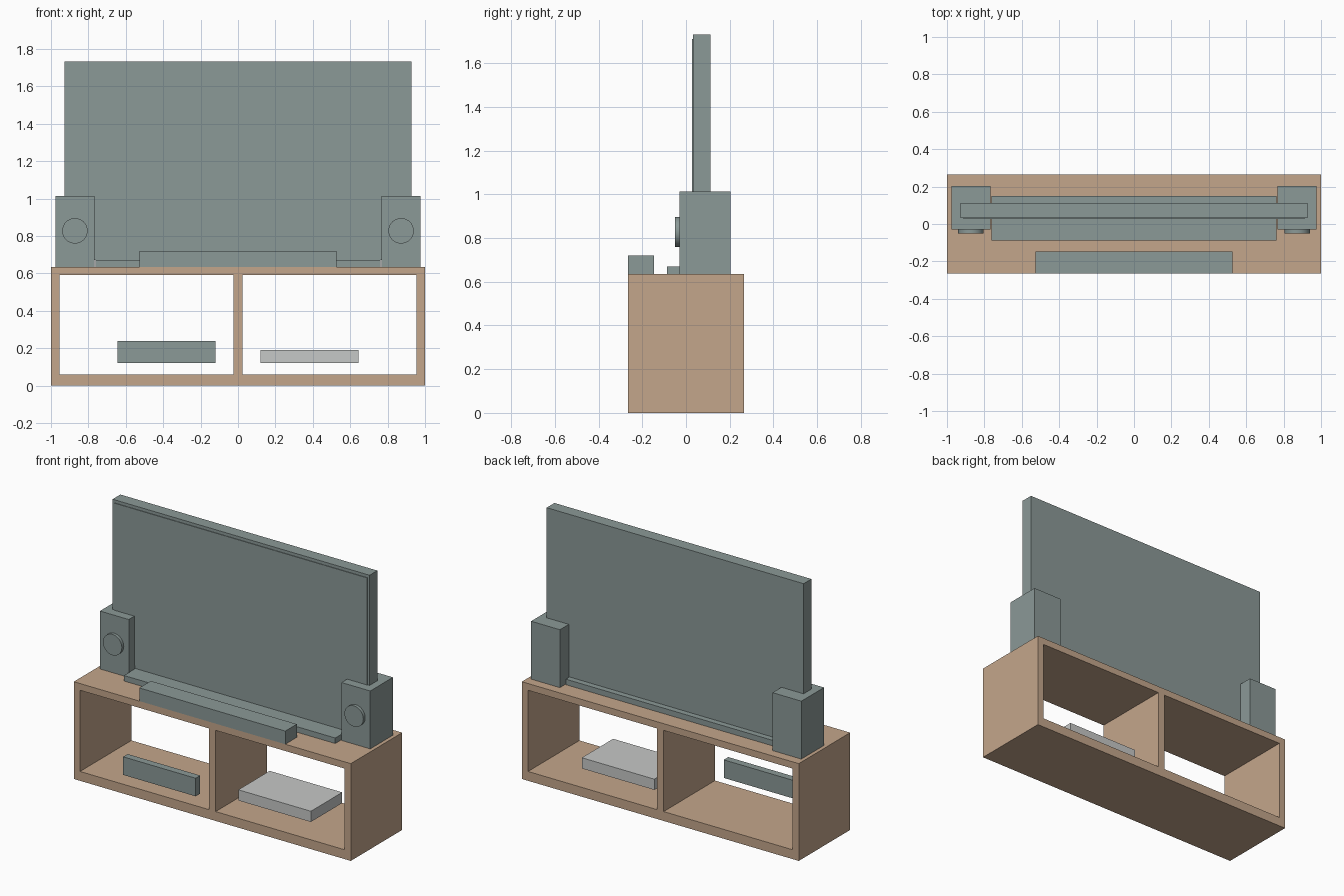
import bpy, math

if "Cube" in bpy.data.objects:
    bpy.data.objects.remove(bpy.data.objects["Cube"])


def material(name, rgb):
    m = bpy.data.materials.new(name)
    m.diffuse_color = (*rgb, 1.0)
    m.use_nodes = True
    m.node_tree.nodes["Principled BSDF"].inputs["Base Color"].default_value = m.diffuse_color
    return m


wood = material("light_wood", (0.552, 0.381, 0.258))
slate = material("grey_green", (0.258, 0.319, 0.309))
silver = material("light_grey", (0.565, 0.580, 0.570))


def box(name, x, y, z, mat):
    """Box from (min, max) ranges along each axis."""
    bpy.ops.mesh.primitive_cube_add(size=1, location=[sum(r) / 2 for r in (x, y, z)])
    ob = bpy.context.object
    ob.name = name
    ob.scale = [r[1] - r[0] for r in (x, y, z)]
    bpy.ops.object.transform_apply(location=False, rotation=False, scale=True)
    ob.data.materials.append(mat)
    return ob


# Open cabinet with two bays
W, D, H = 1.0, 0.265, 0.635
SIDE, FLOOR, LID = 0.955, 0.061, 0.591
depth = (-D, D)
box("cabinet_bottom", (-W, W), depth, (0, FLOOR), wood)
box("cabinet_top", (-W, W), depth, (LID, H), wood)
box("cabinet_side_left", (-W, -SIDE), depth, (FLOOR, LID), wood)
box("cabinet_side_right", (SIDE, W), depth, (FLOOR, LID), wood)
box("cabinet_divider", (-0.024, 0.024), depth, (FLOOR, LID), wood)

# Devices in the bays
box("media_box", (-0.644, -0.12), (-0.265, -0.218), (0.122, 0.24), slate)
box("disc_player", (0.12, 0.644), (-0.168, 0.155), (0.122, 0.192), silver)

# Television with stand and thin screen plate
box("television_stand", (-0.763, 0.763), (-0.087, 0.15), (H, 0.671), slate)
box("television_body", (-0.928, 0.928), (0.032, 0.112), (0.671, 1.732), slate)
box("television_screen", (-0.912, 0.912), (0.028, 0.032), (0.69, 1.712), slate)

# Sound bar
box("sound_bar", (-0.527, 0.527), (-D, -0.146), (H, 0.721), slate)

# Speakers with round drivers
for side, s in (("left", -1), ("right", 1)):
    x = sorted((s * 0.768, s * 0.976))
    box("speaker_" + side, x, (-0.03, 0.204), (H, 1.013), slate)
    bpy.ops.mesh.primitive_cylinder_add(vertices=32, radius=0.068, depth=0.02,
                                        location=(s * 0.872, -0.04, 0.828),
                                        rotation=(math.pi / 2, 0, 0))
    cone = bpy.context.object
    cone.name = "speaker_driver_" + side
    cone.data.materials.append(slate)
    bpy.ops.object.shade_smooth_by_angle(angle=math.radians(30))
